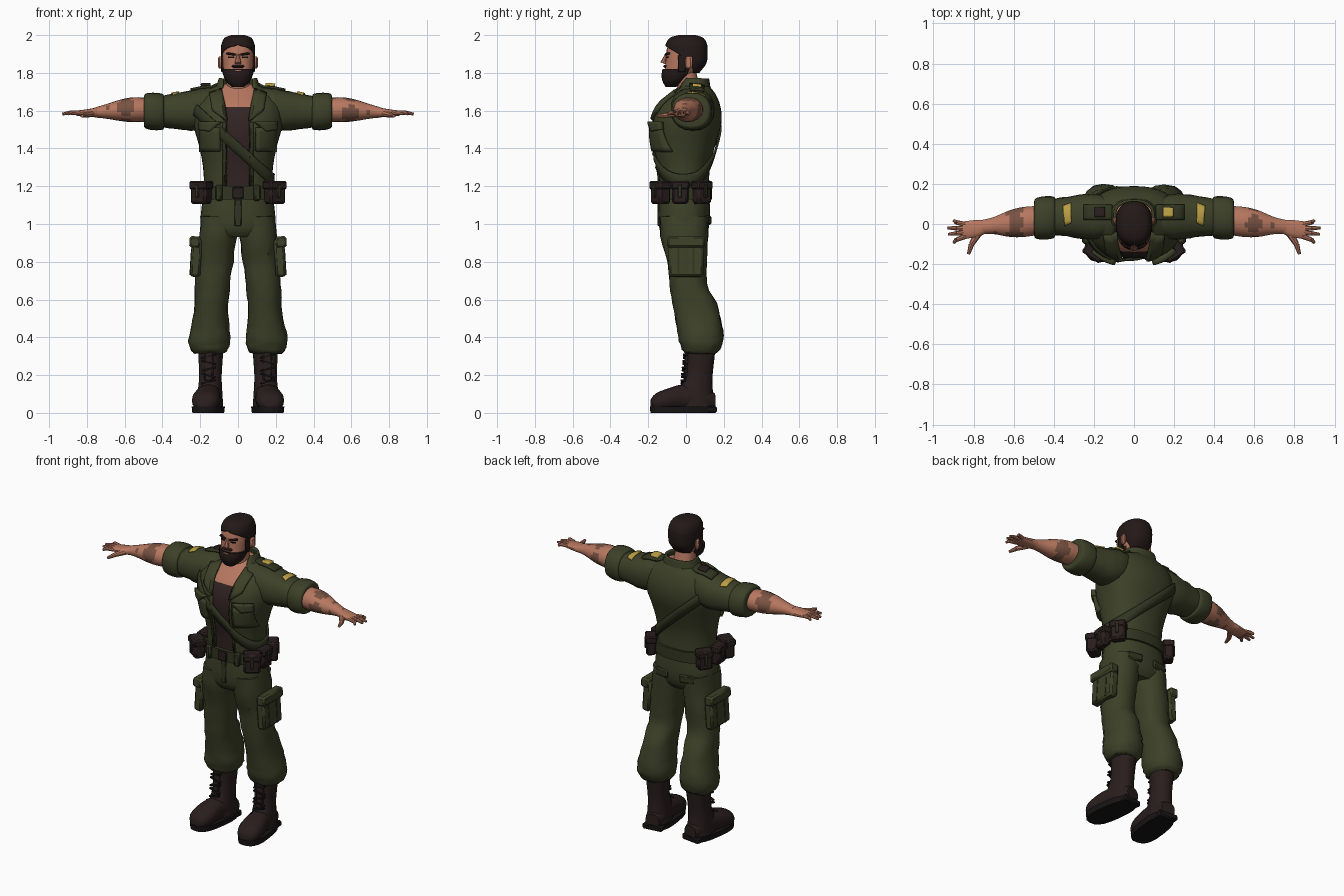
import bpy, bmesh, math, random
from mathutils import Vector, Matrix
from mathutils.bvhtree import BVHTree

random.seed(4)
default_cube = bpy.data.objects.get("Cube")
if default_cube:
    bpy.data.objects.remove(default_cube, do_unlink=True)


def material(name, red, green, blue):
    mat = bpy.data.materials.new(name)
    mat.use_nodes = True
    colour = (red, green, blue, 1)
    mat.diffuse_color = colour
    shader = next(n for n in mat.node_tree.nodes if n.type == 'BSDF_PRINCIPLED')
    shader.inputs["Base Color"].default_value = colour
    shader.inputs["Roughness"].default_value = 0.9
    return mat


olive = material("olive cloth", .046, .053, .021)
dark_olive = material("dark olive cloth", .031, .036, .015)
leather = material("dark brown leather", .022, .013, .012)
black = material("black rubber", .009, .007, .007)
hair_brown = material("dark hair", .017, .010, .009)
undershirt = material("brown undershirt", .033, .018, .017)
skin = material("skin", .47, .185, .115)
tattoo = material("tattooed skin", .19, .085, .055)
gold = material("gold patch", .50, .35, .06)
parts = []


def finish(name, bm, *mats):
    mesh = bpy.data.meshes.new(name)
    bm.to_mesh(mesh)
    bm.free()
    obj = bpy.data.objects.new(name, mesh)
    bpy.context.collection.objects.link(obj)
    for mat in mats:
        mesh.materials.append(mat)
    parts.append(obj)
    return obj


def thicken(obj, thickness, offset):
    mod = obj.modifiers.new("thickness", 'SOLIDIFY')
    mod.thickness, mod.offset = thickness, offset
    return obj


def smooth_rings(rings, steps):
    """Catmull-Rom interpolation between cross-sections."""
    keys = [Vector(r) for r in rings]
    out = []
    for i in range(len(keys) - 1):
        a, b = keys[max(i - 1, 0)], keys[i]
        c, d = keys[i + 1], keys[min(i + 2, len(keys) - 1)]
        for k in range(steps):
            t = k / steps
            out.append(b + (c - a) * (t / 2) + (a * 2 - b * 5 + c * 4 - d) * (t * t / 2)
                       + (b * 3 - a - c * 3 + d) * (t ** 3 / 2))
    return out + [keys[-1]]


def loft(name, mats, axis, rings, side=1, n=20, power=2.3, steps=3, arc=False, cap=True, rumple=0):
    """Ring = position, two centre coordinates, two radii, (half gap at the front)."""
    bm = bmesh.new()
    rows = []
    for ring in smooth_rings(rings, steps):
        t, a, b, ra, rb = ring[:5]
        gap = max(ring[5], 0) if arc else 0
        row = []
        for j in range(n + 1 if arc else n):
            angle = gap + (math.tau - 2 * gap) * j / n
            s, c = math.sin(angle), -math.cos(angle)
            u = a + ra * math.copysign(abs(s) ** (2 / power), s)
            v = b + rb * math.copysign(abs(c) ** (2 / power), c)
            p = Vector({'x': (t, u, v), 'y': (u, t, v), 'z': (u, v, t)}[axis])
            p += Vector([random.uniform(-rumple, rumple) for _ in p])
            row.append(bm.verts.new((p.x * side, p.y, p.z)))
        rows.append(row)
    for low, high in zip(rows, rows[1:]):
        for j in range(n):
            k = (j + 1) % len(low)
            bm.faces.new((low[j], low[k], high[k], high[j]))
    if cap:
        bm.faces.new(rows[-1])
        if not arc:
            bm.faces.new(rows[0][::-1])
    bmesh.ops.remove_doubles(bm, verts=bm.verts, dist=0.0001)
    if not arc:
        bmesh.ops.recalc_face_normals(bm, faces=bm.faces)
    return finish(name, bm, *mats)


def box(name, mat, loc, size, yaw=0, pitch=0, roll=0, bevel=.008):
    bm = bmesh.new()
    turn = Matrix.Rotation(yaw, 4, 'Z') @ Matrix.Rotation(pitch, 4, 'X') @ Matrix.Rotation(roll, 4, 'Y')
    bmesh.ops.create_cube(bm, size=1, matrix=Matrix.Translation(loc) @ turn @ Matrix.Diagonal((*size, 1)))
    obj = finish(name, bm, mat)
    if bevel:
        obj.modifiers.new("soft edge", 'BEVEL').width = bevel
    return obj


def rod(name, mat, start, end, r1, r2):
    start, end = Vector(start), Vector(end)
    line = end - start
    bm = bmesh.new()
    matrix = Matrix.Translation((start + end) / 2) @ line.to_track_quat('Z', 'Y').to_matrix().to_4x4()
    bmesh.ops.create_cone(bm, cap_ends=True, segments=8, radius1=r1, radius2=r2, depth=line.length, matrix=matrix)
    return finish(name, bm, mat)


def surface(*objs):
    verts, polys = [], []
    for obj in objs:
        base = len(verts)
        verts += [v.co.copy() for v in obj.data.vertices]
        polys += [[base + i for i in p.vertices] for p in obj.data.polygons]
    return BVHTree.FromPolygons(verts, polys)


def cast(tree, point, direction, lift):
    hit = tree.ray_cast(point - direction, direction)[0]
    return (hit or point) - direction * lift


def sheet(name, mat, rows, thickness, closed=False):
    bm = bmesh.new()
    grid = [[bm.verts.new(p) for p in row] for row in rows]
    for a, b in zip(grid, grid[1:] + grid[:1] if closed else grid[1:]):
        for j in range(len(a) - 1):
            bm.faces.new((a[j], a[j + 1], b[j + 1], b[j]))
    return thicken(finish(name, bm, mat), thickness, 0)


def drape(name, mat, tree, corners, view, lift, side=1, steps=5):
    """Lay a four-cornered piece of cloth on a surface; corners are in the plane across the view."""
    direction = Vector((0, 1, 0)) if view == 'front' else Vector((0, 0, -1))
    flat = [Vector((side * u, 0, v) if view == 'front' else (side * u, v, 1.8)) for u, v in corners]
    rows = []
    for i in range(steps + 1):
        left = flat[0].lerp(flat[3], i / steps)
        right = flat[1].lerp(flat[2], i / steps)
        rows.append([cast(tree, left.lerp(right, j / steps), direction, lift) for j in range(steps + 1)])
    return sheet(name, mat, rows, lift * 2)


def rect(x1, x2, y1, y2):
    return (x1, y1), (x2, y1), (x2, y2), (x1, y2)


# Torso: bare chest and undershirt inside an open jacket
torso = [(1.16, 0, -.01, .178, .135, .38), (1.3, 0, -.015, .185, .14, .28), (1.42, 0, -.012, .208, .168, .25),
         (1.53, 0, .002, .238, .185, .24), (1.62, 0, .015, .235, .168, .28), (1.69, 0, .035, .19, .12, .5),
         (1.74, 0, .04, .1, .075, .9)]
chest = loft("chest", (undershirt, skin), 'z', [(z, x, y, rx - .014, ry - .014) for z, x, y, rx, ry, _ in torso], n=32)
for face in chest.data.polygons:
    face.material_index = int(face.center.z > 1.635 - abs(face.center.x) * .2)
jacket = thicken(loft("jacket", (olive,), 'z', torso, n=36, arc=True, cap=False), .01, -1)
collar = [(1.7, 0, .03, .125, .095, .75), (1.74, 0, .04, .105, .08, .8), (1.77, 0, .045, .095, .07, 1)]
thicken(loft("collar", (olive,), 'z', collar, arc=True, cap=False), .014, 0)
body = surface(chest, jacket)

# Shoulder strap running around the torso
middle, across, width = Vector((0, 0, 1.4)), Vector((-.74, 0, .67)), Vector((.67, 0, .74))
band = []
for i in range(48):
    angle = math.tau * i / 48
    outward = Vector((0, math.cos(angle), 0)) + across * math.sin(angle)
    band.append([cast(body, middle + width * w, -outward, .011) for w in (-.027, 0, .027)])
sheet("shoulder_strap", dark_olive, band, .01, closed=True)

# Head, neck and facial hair
loft("neck", (skin,), 'z', [(1.62, 0, .02, .08, .07), (1.7, 0, .018, .066, .06), (1.82, 0, -.005, .06, .055)])
loft("head", (skin,), 'z', [(1.75, 0, -.06, .045, .045), (1.79, 0, -.04, .07, .075), (1.84, 0, -.012, .082, .098),
                            (1.9, 0, -.005, .085, .101), (1.95, 0, .002, .08, .095), (1.985, 0, .005, .055, .065)], n=24)
hair = [(1.8, 0, .0, .068, .07, 2.1), (1.85, 0, .006, .087, .102, 1.7), (1.9, 0, .005, .091, .109, 1.2),
        (1.93, 0, .003, .091, .111, .65), (1.95, 0, .002, .088, .11, 0), (1.985, 0, .003, .072, .09, 0),
        (2, 0, .005, .035, .045, 0)]
thicken(loft("hair", (hair_brown,), 'z', hair, n=28, arc=True), .006, -1)
loft("beard", (hair_brown,), 'z', [(1.725, 0, -.08, .03, .027), (1.75, 0, -.067, .06, .055), (1.785, 0, -.052, .077, .078),
                                   (1.82, 0, -.035, .086, .088)])
box("moustache", hair_brown, (0, -.109, 1.835), (.07, .025, .016))
box("lower_lip", skin, (0, -.122, 1.812), (.034, .008, .009), bevel=.002)
rod("nose", skin, (0, -.103, 1.9), (0, -.12, 1.85), .007, .017)
for side in (1, -1):
    box("eyebrow", hair_brown, (side * .037, -.098, 1.9), (.05, .018, .012), yaw=side * .3, roll=side * -.15, bevel=.003)
    box("eye", black, (side * .036, -.097, 1.883), (.032, .012, .01), yaw=side * .3, bevel=.002)
    box("sideburn", hair_brown, (side * .083, -.022, 1.85), (.014, .042, .09), bevel=.004)
    box("ear", skin, (side * .092, .015, 1.855), (.02, .04, .065), yaw=side * -.3)

for side in (1, -1):
    # Sleeves with rolled cuffs
    sleeve = loft("sleeve", (olive,), 'x', [(.1, .035, 1.63, .09, .09), (.18, .035, 1.612, .113, .108), (.25, .037, 1.6, .112, .106),
                  (.33, .037, 1.597, .1, .094), (.43, .033, 1.595, .088, .078)], side, rumple=.002)
    loft("rolled_cuff", (olive,), 'x', [(.392, .033, 1.592, .088, .082), (.402, .033, 1.594, .104, .096),
         (.45, .03, 1.596, .108, .099), (.49, .028, 1.598, .1, .092), (.498, .028, 1.598, .084, .076)], side)

    # Bare forearm with ink patches
    forearm = loft("forearm", (skin, tattoo), 'x', [(.46, .02, 1.605, .072, .062), (.55, .01, 1.605, .076, .066),
                   (.62, .002, 1.602, .067, .057), (.7, -.008, 1.596, .043, .038), (.76, -.015, 1.59, .035, .026)],
                   side, n=18, steps=4, power=2)
    for face in forearm.data.polygons:
        x, y, z = face.center
        pattern = math.sin(abs(x) * 45) + math.cos(y * 55) * math.sin(z * 50 + side)
        face.material_index = int(pattern > .25 and abs(x) < .7)

    # Hand
    loft("palm", (skin,), 'x', [(.74, -.013, 1.591, .035, .027), (.79, -.024, 1.588, .045, .021),
                                (.855, -.03, 1.586, .043, .014)], side, n=14)
    for row, spread in enumerate((.025, .003, -.012, -.04)):
        base = -.002 - row * .02
        reach = (.9, .93, .926, .9)[row]
        knuckle = (side * .885, base + spread * .4, 1.59)
        rod("finger", skin, (side * .84, base, 1.588), knuckle, .0125, .0115)
        rod("fingertip", skin, knuckle, (side * reach, base + spread * .8, 1.582), .0115, .007)
    rod("thumb", skin, (side * .775, -.045, 1.585), (side * .81, -.1, 1.577), .019, .014)
    rod("thumb_tip", skin, (side * .81, -.1, 1.577), (side * .825, -.15, 1.572), .014, .008)

    # Jacket trim: lapel, chest pocket, shoulder tab and gold patches
    drape("lapel", olive, body, ((.06, 1.545), (.135, 1.6), (.15, 1.69), (.085, 1.715)), 'front', .009, side)
    drape("jacket_edge", dark_olive, body, rect(.063, .08, 1.19, 1.54), 'front', .004, side)
    drape("chest_pocket", olive, body, rect(.095, .195, 1.385, 1.51), 'front', .012, side)
    drape("pocket_flap", olive, body, ((.145, 1.49), (.2, 1.5), (.2, 1.54), (.09, 1.54)), 'front', .017, side)
    shoulder = surface(jacket, sleeve)
    drape("shoulder_tab", dark_olive, shoulder, rect(.11, .25, .02, .095), 'top', .006, side)
    drape("sleeve_patch", gold, shoulder, ((.312, .005), (.345, -.01), (.355, .09), (.315, .105)), 'top', .004, side)
    badge = gold if side > 0 else leather
    drape("tab_badge", badge, shoulder, rect(.145, .195, .035, .08), 'top', .013, side)

    # Baggy trouser leg
    loft("trouser_leg", (olive,), 'z', [(.315, .155, .08, .08, .08), (.335, .152, .08, .1, .1), (.385, .152, .08, .112, .117),
         (.46, .148, .072, .1, .12), (.58, .14, .045, .09, .116), (.68, .134, .012, .092, .098), (.8, .122, .005, .096, .106),
         (.93, .108, -.01, .1, .125), (1.04, .1, -.01, .098, .13)], side, n=16, rumple=.004)
    box("cargo_pocket", olive, (side * .222, .0, .82), (.055, .185, .2), roll=side * -.06, bevel=.012)
    box("cargo_flap", olive, (side * .228, .0, .905), (.058, .2, .06), roll=side * -.06, bevel=.01)
    for y in (-.04, .04):
        box("cargo_pleat", dark_olive, (side * .25, y, .8), (.006, .012, .14), roll=side * -.06, bevel=0)
    box("hip_pocket", dark_olive, (side * .09, .116, 1.02), (.1, .02, .05), yaw=side * -.2)

    # Boot, built on the centre line and then turned outwards
    boot = [loft("boot_shaft", (leather,), 'z', [(.03, 0, .055, .07, .095), (.12, 0, .055, .064, .088),
                 (.2, 0, .07, .06, .072), (.33, 0, .08, .067, .076), (.35, 0, .08, .062, .07)], n=16),
            loft("boot_foot", (leather,), 'y', [(.152, 0, .06, .045, .045), (.08, 0, .075, .064, .065), (-.02, 0, .082, .066, .068),
                 (-.1, 0, .07, .076, .058), (-.16, 0, .058, .064, .046), (-.186, 0, .048, .035, .026)], n=16),
            loft("boot_sole", (black,), 'z', [(0, 0, -.02, .078, .17), (.035, 0, -.018, .082, .175)], steps=1, power=2.8),
            box("boot_heel", black, (0, .1, .018), (.13, .115, .036)),
            box("boot_tongue", leather, (0, .002, .25), (.05, .02, .17), pitch=-.06)]
    for i in range(6):
        z = .13 + i * .034
        front = -.04 if i == 0 else -.018 + i * .003
        boot.append(box("boot_lace", black, (0, front, z), (.075, .018, .009), roll=.25 * (-1) ** i, bevel=0))
    for obj in boot:
        obj.data.transform(Matrix.Translation((side * .155, 0, 0)) @ Matrix.Rotation(side * .13, 4, 'Z'))

    # Belt pouches: x, y, width, depth, yaw
    for x, y, wide, deep, yaw in ((.195, -.135, .1, .07, .6), (.212, -.03, .085, .055, 1.5), (.19, .085, .09, .06, 2.2)):
        box("belt_pouch", leather, (side * x, y, 1.16), (wide, deep, .11), yaw=side * yaw, bevel=.012)
        box("pouch_flap", leather, (side * x, y, 1.205), (wide + .008, deep + .01, .045), yaw=side * yaw)
        box("pouch_tab", dark_olive, (side * x, y, 1.175), (.018, deep + .016, .07), yaw=side * yaw, bevel=.003)
    box("small_pouch", dark_olive, (side * .1, -.148, 1.165), (.035, .035, .085), yaw=side * .2)

# Trouser seat, fly, belt and buckle
loft("trouser_seat", (olive,), 'z', [(.93, 0, -.012, .13, .1), (.97, 0, -.012, .19, .127), (1.05, 0, -.01, .197, .138),
                                     (1.18, 0, -.01, .178, .13)], n=24)
box("fly", dark_olive, (0, -.146, 1.06), (.035, .01, .14), bevel=.003)
loft("belt", (dark_olive,), 'z', [(1.13, 0, -.01, .2, .147), (1.2, 0, -.01, .196, .147)], n=32, steps=1)
box("belt_buckle", leather, (0, -.158, 1.165), (.06, .014, .06), bevel=.004)

bpy.ops.object.select_all(action='DESELECT')
for obj in parts:
    obj.select_set(True)
bpy.context.view_layer.objects.active = parts[0]
bpy.ops.object.shade_smooth_by_angle(angle=math.radians(38))
